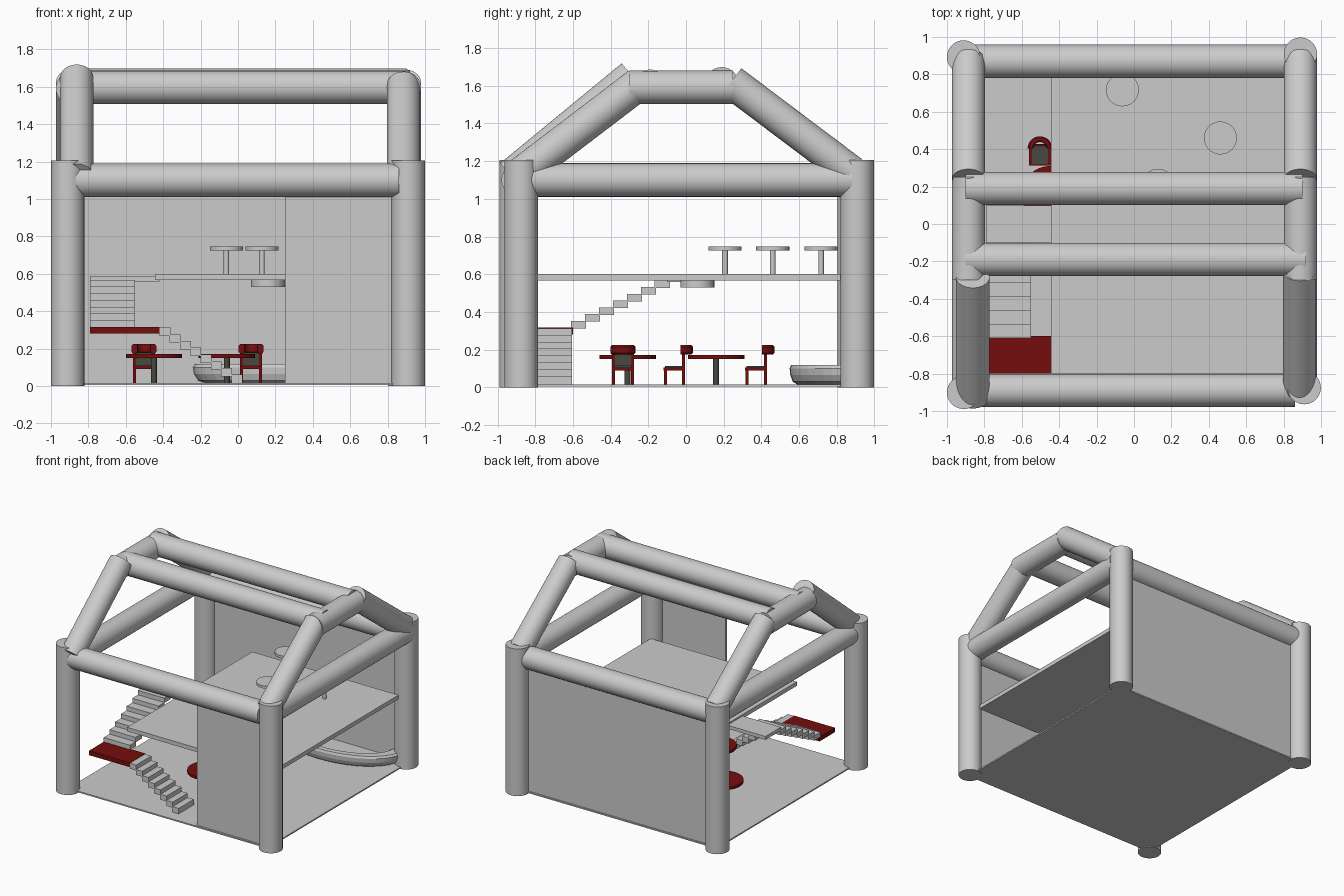
import bpy, bmesh, math
from mathutils import Vector, Matrix

if "Cube" in bpy.data.objects:
    bpy.data.objects.remove(bpy.data.objects["Cube"])


def material(name, rgb):
    m = bpy.data.materials.new(name)
    m.diffuse_color = (*rgb, 1)
    m.use_nodes = True
    m.node_tree.nodes["Principled BSDF"].inputs["Base Color"].default_value = m.diffuse_color
    return m


GREY = material("light grey", (0.6, 0.6, 0.6))
RED = material("dark red", (0.18, 0.004, 0.004))
DARK = material("charcoal", (0.065, 0.065, 0.055))


def finish(bm, name, mat, smooth=False):
    bmesh.ops.recalc_face_normals(bm, faces=bm.faces)
    me = bpy.data.meshes.new(name)
    bm.to_mesh(me)
    bm.free()
    ob = bpy.data.objects.new(name, me)
    bpy.context.collection.objects.link(ob)
    me.materials.append(mat)
    if smooth:
        bpy.ops.object.select_all(action='DESELECT')
        ob.select_set(True)
        bpy.context.view_layer.objects.active = ob
        bpy.ops.object.shade_smooth_by_angle(angle=math.radians(35))
    return ob


def box(name, lo, hi, mat=GREY, place=Matrix()):
    lo, hi = Vector(lo), Vector(hi)
    bm = bmesh.new()
    m = Matrix.Translation((lo + hi) / 2) @ Matrix.Diagonal((*(hi - lo), 1))
    bmesh.ops.create_cube(bm, size=1, matrix=place @ m)
    return finish(bm, name, mat)


def rod(name, a, b, r, mat=GREY, sides=40):
    """Cylinder from point a to point b."""
    a, b = Vector(a), Vector(b)
    d = b - a
    m = Matrix.Translation((a + b) / 2) @ d.to_track_quat('Z', 'Y').to_matrix().to_4x4()
    bm = bmesh.new()
    bmesh.ops.create_cone(bm, cap_ends=True, segments=sides, radius1=r, radius2=r,
                          depth=d.length, matrix=m)
    return finish(bm, name, mat, True)


# Corner posts
for tag, x, y in (("front_left", -0.911, -0.9), ("front_right", 0.91, -0.875),
                  ("back_left", -0.911, 0.893), ("back_right", 0.89, 0.908)):
    rod(tag + "_post", (x, y, 0), (x, y, 1.205), 0.089)

# Eave beams
R = 0.089
rod("front_eave_beam", (-0.88, -0.89, 1.1), (0.86, -0.89, 1.1), R)
rod("back_eave_beam", (-0.88, 0.87, 1.1), (0.87, 0.87, 1.1), R)
for tag, x in (("left", -0.885), ("right", 0.89)):
    rod(tag + "_eave_beam", (x, -0.86, 1.1), (x, 0.88, 1.1), R)
    # Roof frame: short top beam and sloping rafters
    rod(tag + "_top_beam", (x, -0.3, 1.592), (x, 0.25, 1.592), R)
    rod(tag + "_back_rafter", (x, 0.88, 1.14), (x, 0.24, 1.622), R)
rod("left_front_rafter", (-0.862, -0.93, 1.12), (-0.862, -0.285, 1.65), R)
rod("right_front_rafter", (0.885, -0.88, 1.13), (0.885, -0.25, 1.61), R)
# Ridge beams along the roof
rod("front_ridge_beam", (-0.9, -0.19, 1.597), (0.92, -0.19, 1.597), R)
rod("back_ridge_beam", (-0.9, 0.19, 1.61), (0.9, 0.19, 1.61), R)

# Ground floor, upper floor and walls
box("ground_floor", (-0.91, -0.9, 0.005), (0.9, 0.9, 0.016))
box("upper_floor", (-0.445, -0.8, 0.567), (0.88, 0.82, 0.6))
box("front_wall", (0.25, -0.885, 0.012), (0.9, -0.87, 1.08))
box("back_wall", (-0.9, 0.875, 0.012), (0.9, 0.89, 1.08))

# Staircase: lower flight, red landing, upper flight, bridge
for i in range(8):
    x, z = -0.42 + i * 0.055, 0.313 - i * 0.036
    box("lower_step", (x, -0.8, max(z - 0.045, 0.014)), (x + 0.058, -0.605, z))
box("landing", (-0.79, -0.8, 0.28), (-0.42, -0.6, 0.316), RED)
for i in range(7):
    y, z = -0.61 + i * 0.074, 0.352 + i * 0.036
    box("upper_step", (-0.79, y, z - 0.04), (-0.552, y + 0.08, z))
box("stair_bridge", (-0.79, -0.1, 0.56), (-0.42, 0.1, 0.588))


# Round tables
def table(name, x, y, z0, z1, r, top, leg, lr):
    rod(name + "_leg", (x, y, z0), (x, y, z1 - 0.015), lr, leg, 16)
    rod(name + "_top", (x, y, z1 - 0.021), (x, y, z1), r, top)


for x, y in ((-0.062, 0.717), (0.462, 0.46), (0.128, 0.207)):
    table("upper_table", x, y, 0.6, 0.746, 0.088, GREY, GREY, 0.015)
for x, y in ((-0.45, 0.16), (-0.06, -0.31)):
    table("lower_table", x, y, 0.015, 0.171, 0.15, RED, DARK, 0.016)

# Flat lamp below the upper floor
rod("ceiling_lamp", (0.16, 0.06, 0.53), (0.16, 0.06, 0.57), 0.09)


# Chairs: frame, dark seat and back pads, curved top rail
def chair(x, y, turn):
    """Chair facing -y before turning; (x, y) is the seat centre."""
    p = Matrix.Translation((x, y, 0)) @ Matrix.Rotation(math.radians(turn), 4, 'Z')
    for s in (-0.05, 0.05):
        box("chair_front_leg", (s - 0.008, -0.058, 0.015), (s + 0.008, -0.042, 0.1), RED, p)
        box("chair_back_leg", (s - 0.008, 0.04, 0.015), (s + 0.008, 0.056, 0.19), RED, p)
    box("chair_seat", (-0.058, -0.06, 0.09), (0.058, 0.056, 0.106), RED, p)
    box("chair_seat_pad", (-0.043, -0.052, 0.104), (0.043, 0.04, 0.112), DARK, p)
    box("chair_back_pad", (-0.042, 0.043, 0.112), (0.042, 0.053, 0.18), DARK, p)
    bm = bmesh.new()
    rings = []
    n = 16
    for i in range(n + 1):
        a = math.pi * i / n
        rings.append([bm.verts.new(p @ Vector((r * math.cos(a), 0.03 + r * math.sin(a), z)))
                      for r, z in ((0.066, 0.182), (0.066, 0.215), (0.058, 0.225),
                                   (0.04, 0.225), (0.035, 0.215), (0.035, 0.182),
                                   (0.042, 0.173), (0.058, 0.173))])
    for a, b in zip(rings, rings[1:]):
        for k in range(8):
            j = (k + 1) % 8
            bm.faces.new((a[k], a[j], b[j], b[k]))
    bm.faces.new(rings[0])
    bm.faces.new(rings[-1])
    finish(bm, "chair_top_rail", RED, True)


chair(-0.503, 0.373, 0)
chair(0.07, -0.06, 0)
chair(0.32, -0.335, -90)

# Half-oval basin with a raised rim against the back wall
bm = bmesh.new()
n = 20
loops = []
for s, z in ((0.87, 0.014), (0.95, 0.03), (0.99, 0.065), (1.0, 0.1), (0.98, 0.117),
             (0.85, 0.117), (0.8, 0.1), (0.78, 0.05)):
    loops.append([bm.verts.new((0.32 + 0.56 * s * math.cos(math.pi * i / n),
                                0.875 - 0.325 * s * math.sin(math.pi * i / n), z))
                  for i in range(n + 1)])
for a, b in zip(loops, loops[1:]):
    for i in range(n):
        bm.faces.new((a[i], a[i + 1], b[i + 1], b[i]))
bm.faces.new(loops[0])
bm.faces.new(loops[-1])
finish(bm, "basin", GREY)
